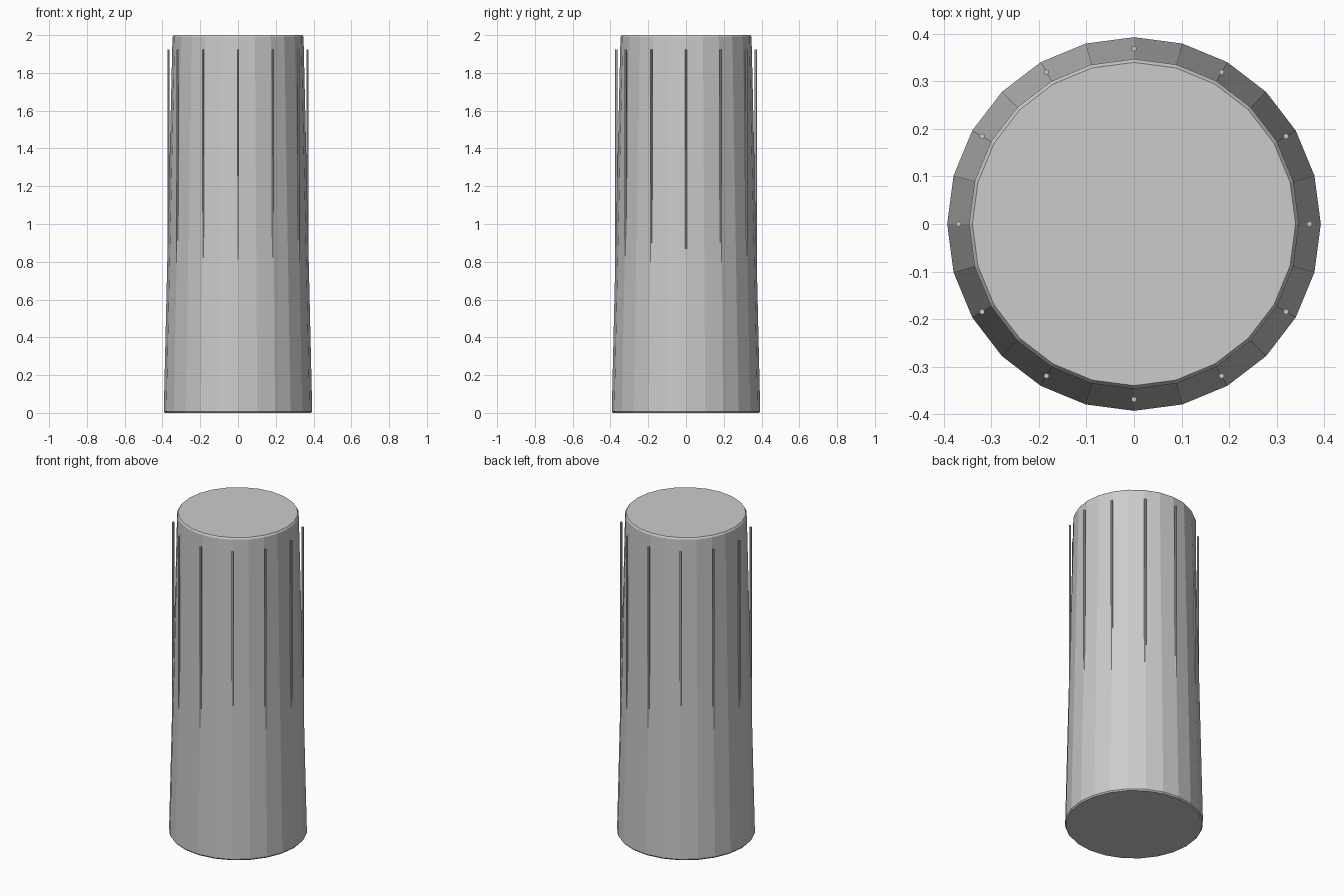
import bpy, bmesh, math

if "Cube" in bpy.data.objects:
    bpy.data.objects.remove(bpy.data.objects["Cube"])

SIDES = 24
RODS = 12

grey = bpy.data.materials.new("light_grey")
grey.diffuse_color = (0.6, 0.6, 0.6, 1.0)
grey.use_nodes = True
grey.node_tree.nodes["Principled BSDF"].inputs["Base Color"].default_value = grey.diffuse_color


def make_object(name, bm):
    bmesh.ops.recalc_face_normals(bm, faces=bm.faces)
    mesh = bpy.data.meshes.new(name)
    bm.to_mesh(mesh)
    bm.free()
    mesh.materials.append(grey)
    obj = bpy.data.objects.new(name, mesh)
    bpy.context.collection.objects.link(obj)
    return obj


# Tapered column body with small chamfers at both ends: (radius, height)
profile = [(0.387, 0.0), (0.393, 0.008), (0.347, 1.99), (0.34, 2.0)]
bm = bmesh.new()
rings = []
for r, z in profile:
    rings.append([bm.verts.new((r * math.cos(math.tau * i / SIDES),
                                r * math.sin(math.tau * i / SIDES), z))
                  for i in range(SIDES)])
for low, high in zip(rings, rings[1:]):
    for i in range(SIDES):
        j = (i + 1) % SIDES
        bm.faces.new((low[i], low[j], high[j], high[i]))
bm.faces.new(rings[0][::-1])
bm.faces.new(rings[-1])
make_object("column_body", bm)

# Thin upright rods around the body, sinking into it towards the base
ROD_BOTTOM, ROD_TOP = 0.075, 1.925
for k in range(RODS):
    a = math.tau * k / RODS
    bm = bmesh.new()
    bmesh.ops.create_cone(bm, cap_ends=True, segments=6, radius1=0.006,
                          radius2=0.006, depth=ROD_TOP - ROD_BOTTOM)
    rod = make_object(f"upright_rod_{k + 1}", bm)
    rod.location = (0.369 * math.cos(a), 0.369 * math.sin(a),
                    (ROD_BOTTOM + ROD_TOP) / 2)
